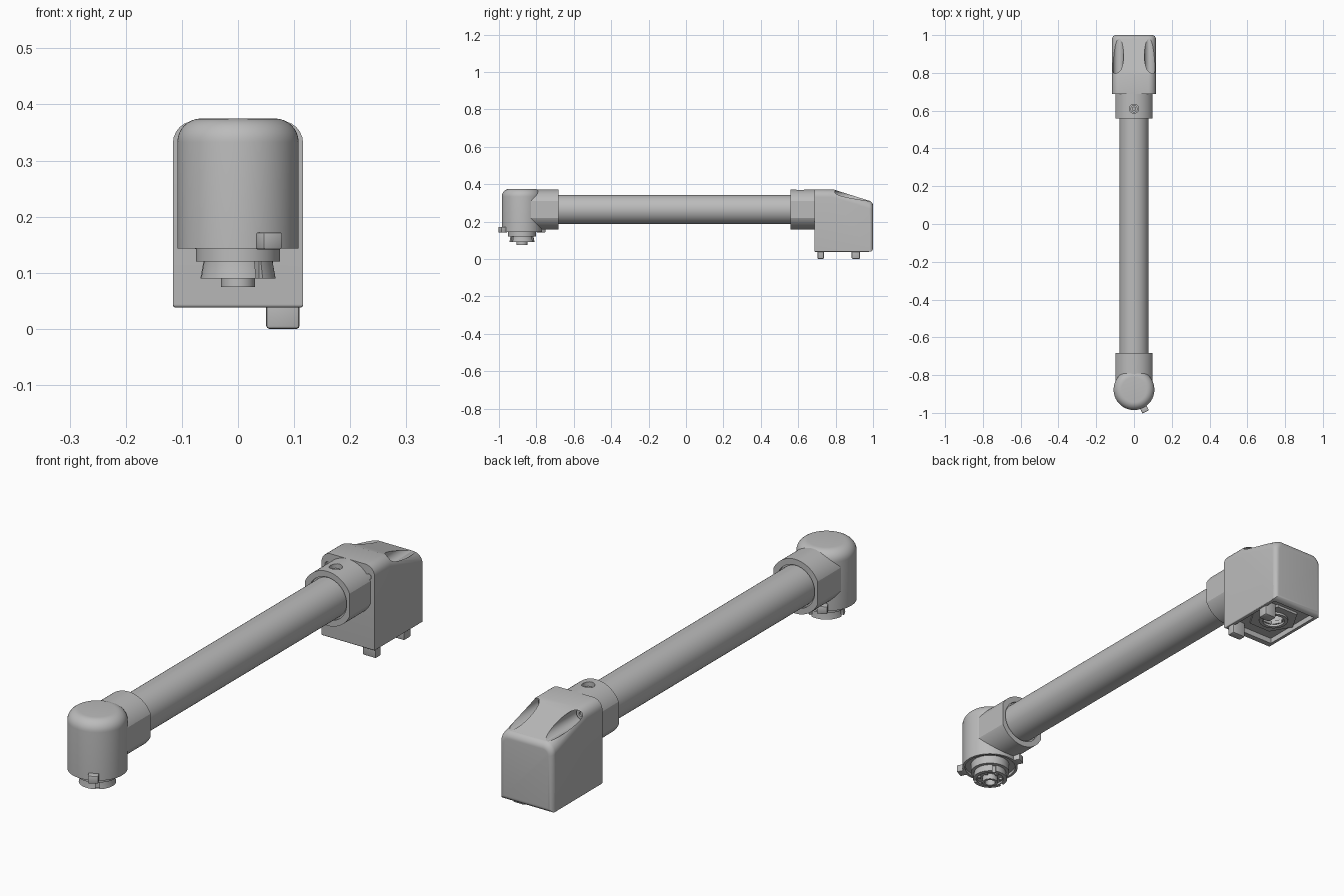
import bpy, bmesh, math
from mathutils import Matrix, Vector

if "Cube" in bpy.data.objects:
    bpy.data.objects.remove(bpy.data.objects["Cube"])

grey = bpy.data.materials.new("machine grey")
grey.diffuse_color = (0.5, 0.5, 0.5, 1)
grey.use_nodes = True
grey.node_tree.nodes["Principled BSDF"].inputs["Base Color"].default_value = grey.diffuse_color
ALONG_Y = Matrix.Rotation(-math.pi / 2, 4, 'X')   # turns local z into +y


def finish(name, bm, smooth=True):
    bmesh.ops.remove_doubles(bm, verts=bm.verts, dist=1e-5)
    bmesh.ops.recalc_face_normals(bm, faces=bm.faces)
    me = bpy.data.meshes.new(name)
    bm.to_mesh(me)
    bm.free()
    me.materials.append(grey)
    ob = bpy.data.objects.new(name, me)
    bpy.context.collection.objects.link(ob)
    if smooth:
        shade(ob)
    return ob


def shade(ob):
    bpy.ops.object.select_all(action='DESELECT')
    ob.select_set(True)
    bpy.context.view_layer.objects.active = ob
    bpy.ops.object.shade_smooth_by_angle(angle=math.radians(30))


def lathe(name, profile, loc, turn=Matrix(), n=64):
    """Turn an (r, z) profile around z; closed profiles repeat their first point."""
    bm = bmesh.new()
    rings = []
    for r, z in profile:
        rings.append([bm.verts.new((r * math.cos(2 * math.pi * i / n),
                                    r * math.sin(2 * math.pi * i / n), z)) for i in range(n)])
    for a, b in zip(rings, rings[1:]):
        for i in range(n):
            j = (i + 1) % n
            bm.faces.new((a[i], a[j], b[j], b[i]))
    bmesh.ops.dissolve_degenerate(bm, dist=1e-6, edges=bm.edges)
    bm.transform(Matrix.Translation(loc) @ turn)
    return finish(name, bm)


def rod(name, r, length, loc, turn=Matrix(), n=48):
    return lathe(name, [(0, 0), (r, 0), (r, length), (0, length)], loc, turn, n)


def box(name, loc, size, angle=0, bevel=0):
    bm = bmesh.new()
    bmesh.ops.create_cube(bm, size=1)
    bm.transform(Matrix.Diagonal((*size, 1)))
    if bevel:
        bmesh.ops.bevel(bm, geom=bm.edges[:], offset=bevel, segments=2, profile=0.5, affect='EDGES')
    bm.transform(Matrix.Translation(loc) @ Matrix.Rotation(angle, 4, 'Z'))
    return finish(name, bm)


def carve(ob, cutter, op='DIFFERENCE'):
    mod = ob.modifiers.new("cut", 'BOOLEAN')
    mod.operation, mod.object, mod.solver = op, cutter, 'EXACT'
    bpy.ops.object.select_all(action='DESELECT')
    bpy.context.view_layer.objects.active = ob
    ob.select_set(True)
    bpy.ops.object.modifier_apply(modifier=mod.name)
    bpy.data.objects.remove(cutter)
    shade(ob)


AXIS_Z = 0.264      # height of the tube axis
ELBOW_Y = -0.877
HEAD_Y = 0.85

# Long tube
rod("arm_tube", 0.078, 1.30, (0, -0.72, AXIS_Z), ALONG_Y, 64)

# Clamping collars with flattened sides, a bored end and a countersunk screw
for name, y0, y1, open_y, screw_y in (("front_collar", -0.83, -0.683, -0.683, -0.72),
                                      ("rear_collar", 0.558, 0.70, 0.558, 0.61)):
    collar = rod(name, 0.107, y1 - y0, (0, y0, AXIS_Z), ALONG_Y, 72)
    carve(collar, box("side_trim", (0, (y0 + y1) / 2, AXIS_Z), (0.194, 0.5, 0.5)), 'INTERSECT')
    carve(collar, rod("bore", 0.084, 0.02, (0, open_y - 0.01, AXIS_Z), ALONG_Y))
    carve(collar, rod("screw_hole", 0.024, 0.1, (0, screw_y, 0.345), n=32))
    lathe(name + "_screw", [(0, 0.33), (0.019, 0.33), (0.019, 0.355), (0.009, 0.355),
                            (0.009, 0.345), (0, 0.345)], (0, screw_y, 0), n=32)

# Elbow housing with a rounded cap and a recessed underside
fillet = 0.042
cap = [(0.108 - fillet + fillet * math.cos(a), 0.375 - fillet + fillet * math.sin(a))
       for a in [i * math.pi / 16 for i in range(9)]]
lathe("elbow_housing", [(0, 0.155), (0.098, 0.155), (0.098, 0.143), (0.108, 0.143)]
      + cap + [(0, 0.375)], (0, ELBOW_Y, 0), n=80)

# Two locking lugs on opposite sides of the elbow rim
for name, s in (("front_lug", 1), ("rear_lug", -1)):
    a = math.radians(-62)
    d = Vector((math.cos(a), math.sin(a), 0)) * 0.116 * s
    box(name, (d.x, ELBOW_Y + d.y, 0.157), (0.034, 0.038, 0.03), a, 0.003)

# Output flange, slotted hub and hollow spigot
lathe("output_flange", [(0, 0.16), (0.075, 0.16), (0.075, 0.12), (0, 0.12)], (0, ELBOW_Y, 0))
hub = lathe("output_hub", [(0, 0.125), (0.062, 0.125), (0.062, 0.118), (0.067, 0.09),
                           (0.052, 0.09), (0.052, 0.098), (0, 0.098)], (0, ELBOW_Y, 0))
for k in range(3):
    a = math.radians(-55 + 120 * k)
    carve(hub, box("slot", (0.07 * math.cos(a), ELBOW_Y + 0.07 * math.sin(a), 0.1),
                   (0.03, 0.014, 0.04), a))
lathe("output_spigot", [(0.03, 0.105), (0.03, 0.075), (0.02, 0.075), (0.02, 0.105),
                        (0.03, 0.105)], (0, ELBOW_Y, 0), n=40)
for k in range(6):
    a = math.radians(30 + 60 * k)
    rod("hub_bolt", 0.007, 0.012, (0.042 * math.cos(a), ELBOW_Y + 0.042 * math.sin(a), 0.09), n=12)

# Head housing: side profile pushed across x, then rounded
bm = bmesh.new()
side = [(0.687, 0.038), (1.0, 0.038), (1.0, 0.305), (0.79, 0.371), (0.687, 0.371)]
face = bm.faces.new([bm.verts.new((-0.116, y, z)) for y, z in side])
new = bmesh.ops.extrude_face_region(bm, geom=[face])["geom"]
bmesh.ops.translate(bm, verts=[v for v in new if isinstance(v, bmesh.types.BMVert)], vec=(0.232, 0, 0))
bmesh.ops.recalc_face_normals(bm, faces=bm.faces)


def round_edges(rule, size):
    edges = [e for e in bm.edges if rule(*[v.co for v in e.verts])]
    bmesh.ops.bevel(bm, geom=edges, offset=size, segments=6, profile=0.5, affect='EDGES')


round_edges(lambda a, b: min(a.z, b.z) > 0.3 and abs(a.x - b.x) < 1e-4, 0.04)
round_edges(lambda a, b: min(a.y, b.y) > 0.999, 0.02)
round_edges(lambda a, b: max(a.z, b.z) < 0.0385, 0.006)
head = finish("head_housing", bm)

# Screw scoops running out through the sloped top, with their screws
for s in (-1, 1):
    carve(head, rod("scoop", 0.028, 0.4, (0.083 * s, 0.76, 0.338), ALONG_Y, 40))
    lathe("scoop_screw", [(0, -0.01), (0.02, -0.01), (0.02, 0.014), (0.009, 0.014),
                          (0.009, 0.006), (0, 0.006)], (0.083 * s, 0.76, 0.338), ALONG_Y, 24)
    carve(head, rod("front_pin_hole", 0.011, 0.03, (0.09 * s, 0.67, 0.325), ALONG_Y, 20))

# Recessed mount under the head
carve(head, box("pocket", (0, 0.845, 0.04), (0.2, 0.262, 0.04)))
carve(head, rod("mount_bore", 0.042, 0.12, (0, HEAD_Y, 0.03)))
lathe("mount_plate", [(0.042, 0.065), (0.098, 0.065), (0.098, 0.05), (0.042, 0.05),
                      (0.042, 0.065)], (0, HEAD_Y, 0), n=6)
lathe("mount_ring", [(0.042, 0.08), (0.056, 0.08), (0.056, 0.041), (0.042, 0.041),
                     (0.042, 0.08)], (0, HEAD_Y, 0))

# Locating feet
box("front_foot", (0.08, 0.72, 0.035), (0.06, 0.034, 0.07), 0, 0.006)
box("rear_foot", (0.08, 0.908, 0.035), (0.052, 0.044, 0.07), 0, 0.006)
